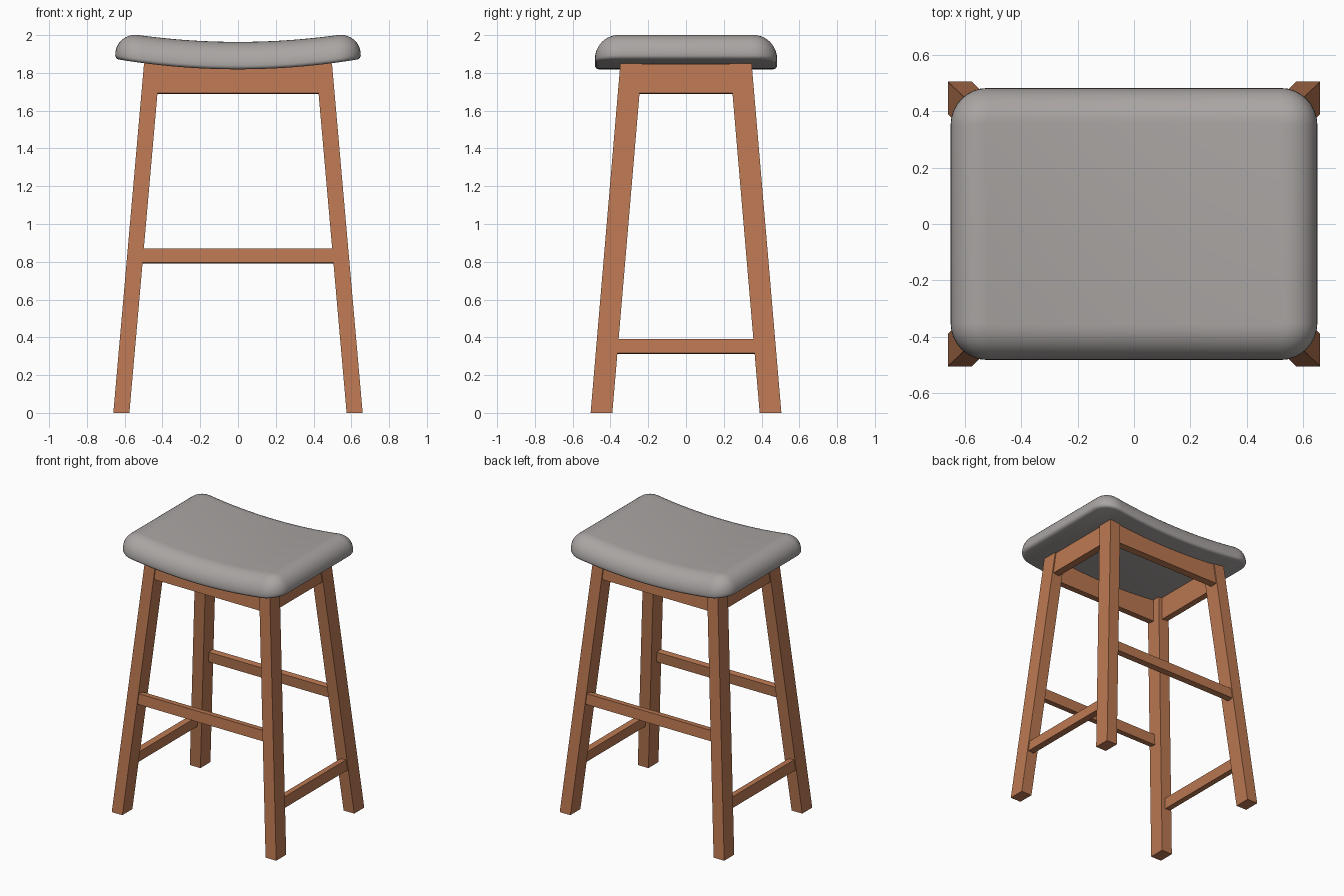
import bpy, bmesh, math
from mathutils import Matrix, Vector

default = bpy.data.objects.get("Cube")
if default:
    bpy.data.objects.remove(default)


def material(name, rgb):
    m = bpy.data.materials.new(name)
    m.use_nodes = True
    m.diffuse_color = (*rgb, 1)
    m.node_tree.nodes["Principled BSDF"].inputs["Base Color"].default_value = (*rgb, 1)
    return m


WOOD = material("warm wood", (0.50, 0.19, 0.085))
FABRIC = material("grey upholstery", (0.40, 0.375, 0.365))


def finish(name, bm, mat):
    bmesh.ops.recalc_face_normals(bm, faces=bm.faces)
    mesh = bpy.data.meshes.new(name)
    bm.to_mesh(mesh)
    bm.free()
    mesh.materials.append(mat)
    ob = bpy.data.objects.new(name, mesh)
    bpy.context.collection.objects.link(ob)
    return ob


# Leg centre line: splayed from foot to top
LEG_W, LEG_D, LEG_H = 0.085, 0.115, 1.85
FOOT, TOP = Vector((0.6175, 0.4475, 0)), Vector((0.455, 0.29, LEG_H))


def leg_centre(z):
    return FOOT.lerp(TOP, z / LEG_H)


def leg(name, sx, sy):
    bm = bmesh.new()
    bmesh.ops.create_cube(bm, size=1)
    for v in bm.verts:
        c = TOP if v.co.z > 0 else FOOT
        v.co = (sx * c.x + v.co.x * LEG_W, sy * c.y + v.co.y * LEG_D, c.z)
    finish(name, bm, WOOD)


def rail(name, axis, sign, z0, z1, thick, recess=0.008):
    """Bar between two legs, leaning with them; axis is its long direction."""
    z = (z0 + z1) / 2
    c = leg_centre(z)
    across = 1 - axis
    half = (LEG_W, LEG_D)[across] / 2
    offset = c[across] + half - recess - thick / 2
    lean = math.atan((FOOT[across] - TOP[across]) / LEG_H)
    bm = bmesh.new()
    bmesh.ops.create_cube(bm, size=1)
    size = [thick, thick, z1 - z0]
    size[axis] = 2 * c[axis]
    place = [0, 0, z]
    place[across] = sign * offset
    angle = sign * lean if axis == 0 else -sign * lean
    rot = Matrix.Rotation(angle, 4, "XY"[axis])
    bm.transform(Matrix.Translation(place) @ rot @ Matrix.Diagonal((*size, 1)))
    finish(name, bm, WOOD)


# Legs
for sx, side in ((1, "left"), (-1, "right")):
    for sy, end in ((-1, "front"), (1, "back")):
        leg(f"{end}_{side}_leg", sx, sy)

# Aprons under the seat and stretchers between the legs
for sign, end, side in ((-1, "front", "right"), (1, "back", "left")):
    rail(f"{end}_apron", 0, sign, 1.69, 1.845, 0.05)
    rail(f"{side}_apron", 1, sign, 1.69, 1.845, 0.05)
    rail(f"{end}_stretcher", 0, sign, 0.793, 0.868, 0.045)
    rail(f"{side}_stretcher", 1, sign, 0.314, 0.39, 0.045)

# Saddle seat: stacked rounded rectangles, sliced across and bent
HX, HY, CORNER, LIP = 0.65, 0.482, 0.13, 0.02
ROUND = 0.125


def ring(bm, inset, z, steps=8):
    r = max(CORNER - inset, 0.002)
    pts = []
    for q, (sx, sy) in enumerate(((1, 1), (-1, 1), (-1, -1), (1, -1))):
        for i in range(steps + 1):
            a = math.pi / 2 * (q + i / steps)
            pts.append(bm.verts.new((sx * (HX - inset - r) + r * math.cos(a),
                                     sy * (HY - inset - r) + r * math.sin(a), z)))
    return pts


bm = bmesh.new()
profile = []
for i in range(5):
    a = math.pi / 2 * i / 4
    profile.append((LIP * (1 - math.sin(a)), LIP * (1 - math.cos(a))))
for i in range(11):
    a = math.pi / 2 * i / 10
    profile.append((ROUND * (1 - math.cos(a)), LIP + ROUND * math.sin(a)))
rings = [ring(bm, *p) for p in profile]
for low, high in zip(rings, rings[1:]):
    n = len(low)
    for i in range(n):
        j = (i + 1) % n
        quad = [low[i], low[j], high[j], high[i]]
        bm.faces.new(quad)
bm.faces.new(rings[0][::-1])
bm.faces.new(rings[-1])
bmesh.ops.remove_doubles(bm, verts=bm.verts, dist=0.0015)
for k in range(-10, 11):
    bmesh.ops.bisect_plane(bm, geom=bm.verts[:] + bm.edges[:] + bm.faces[:],
                           plane_co=(k * 0.051, 0, 0), plane_no=(1, 0, 0))
for v in bm.verts:
    v.co.z += 1.819 + 0.055 * (v.co.x / HX) ** 2
seat = finish("seat_cushion", bm, FABRIC)
bpy.ops.object.select_all(action="DESELECT")
seat.select_set(True)
bpy.context.view_layer.objects.active = seat
bpy.ops.object.shade_smooth_by_angle(angle=math.radians(40))
